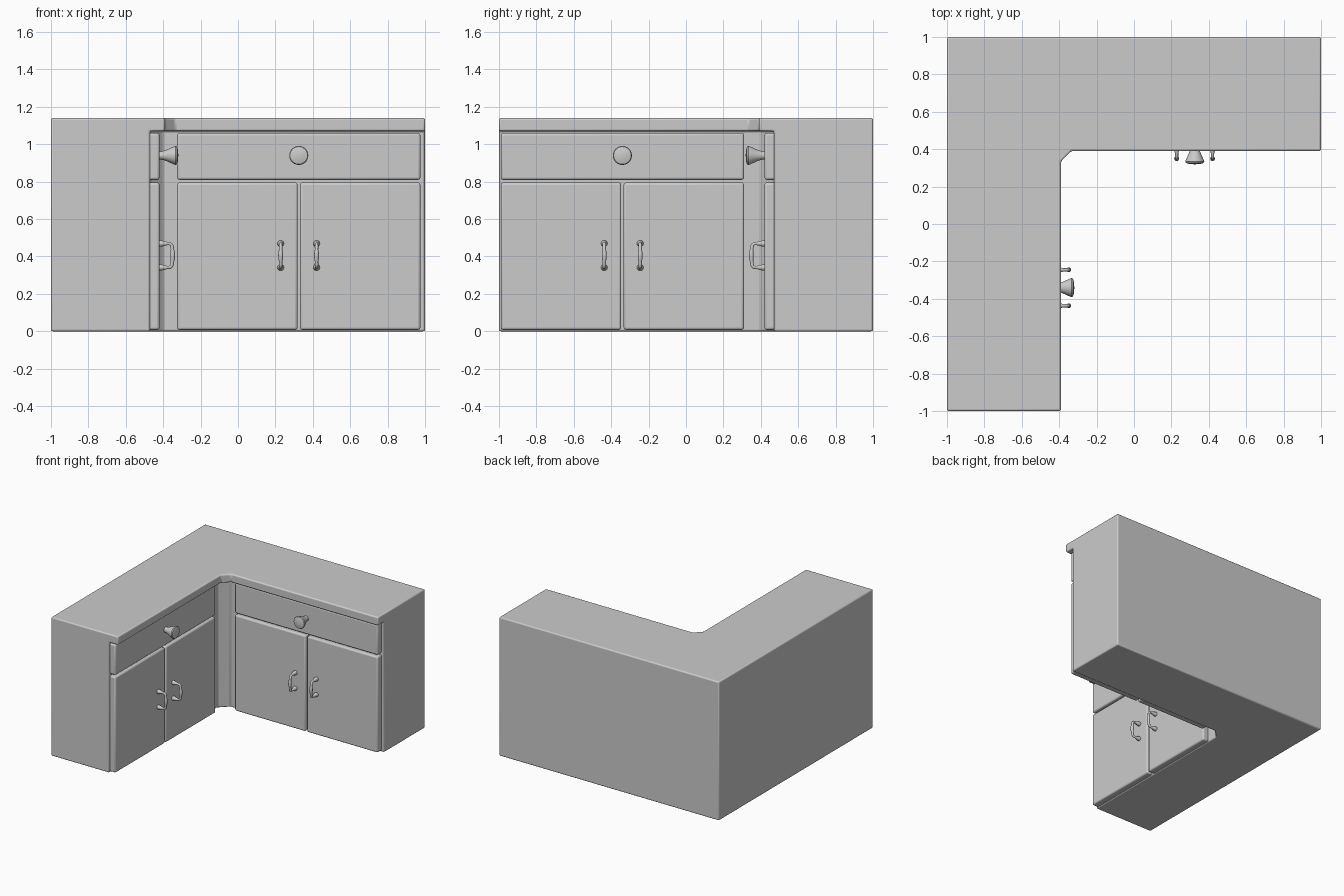
import bpy, bmesh, math
from mathutils import Matrix, Vector

if "Cube" in bpy.data.objects:
    bpy.data.objects.remove(bpy.data.objects["Cube"])


def finish(obj, bevel=0.0):
    bpy.ops.object.select_all(action='DESELECT')
    obj.select_set(True)
    bpy.context.view_layer.objects.active = obj
    if bevel:
        m = obj.modifiers.new("soft_edges", 'BEVEL')
        m.width, m.segments = bevel, 3
        m.limit_method, m.angle_limit = 'ANGLE', math.radians(30)
    bpy.ops.object.shade_smooth_by_angle(angle=math.radians(40))


def add(name, bm, matrix=Matrix(), bevel=0.0):
    bmesh.ops.recalc_face_normals(bm, faces=bm.faces)
    mesh = bpy.data.meshes.new(name)
    bm.to_mesh(mesh)
    bm.free()
    obj = bpy.data.objects.new(name, mesh)
    bpy.context.collection.objects.link(obj)
    obj.matrix_world = matrix
    finish(obj, bevel)
    return obj


# L-shaped carcass and overhanging countertop as one closed shell
def cabinet():
    bm = bmesh.new()
    back = [(1, 1), (-1, 1), (-1, -1)]
    inner = [(-.47, -1), (-.47, .40), (-.40, .47), (1, .47)]
    lip = [(-.39, -1), (-.39, .335), (-.335, .39), (1, .39)]
    zb, zt = 1.07, 1.14

    def ring(pts, z):
        return [bm.verts.new((x, y, z)) for x, y in pts]

    def walls(a, b):
        n = len(a)
        for i in range(n):
            j = (i + 1) % n
            bm.faces.new((a[i], a[j], b[j], b[i]))

    low = ring(back + inner, 0)
    mid = ring(back + inner, zb)
    edge_pts = back + inner[:1] + lip + inner[-1:]
    edge = mid[:4] + ring(lip, zb) + mid[-1:]
    top = ring(edge_pts, zt)
    bm.faces.new(low)
    walls(low, mid)
    bm.faces.new(mid[3:] + edge[4:8][::-1])
    walls(edge, top)
    bm.faces.new(top)
    bmesh.ops.recalc_face_normals(bm, faces=bm.faces)
    bmesh.ops.dissolve_limit(bm, angle_limit=0.01, verts=bm.verts, edges=bm.edges)
    add("cabinet_body_with_countertop", bm, bevel=0.01)


def panel(name, x0, x1, z0, z1, matrix):
    bm = bmesh.new()
    bmesh.ops.create_cube(bm, size=1)
    bmesh.ops.scale(bm, vec=(x1 - x0, 0.06, z1 - z0), verts=bm.verts)
    bmesh.ops.translate(bm, vec=((x0 + x1) / 2, -0.02, (z0 + z1) / 2), verts=bm.verts)
    add(name, bm, matrix, 0.012)


# Flared round knob, lathed about the outward axis
def knob(name, matrix):
    bm = bmesh.new()
    prof = [(.022, .04), (.022, .06), (.027, .08), (.04, .11), (.049, .13),
            (.051, .137), (.047, .144), (.03, .149), (0, .151)]
    vs = [bm.verts.new((r, -d, 0)) for r, d in prof]
    es = [bm.edges.new(p) for p in zip(vs, vs[1:])]
    bmesh.ops.spin(bm, geom=vs + es, cent=(0, 0, 0), axis=(0, 1, 0),
                   angle=2 * math.pi, steps=24)
    bmesh.ops.remove_doubles(bm, verts=bm.verts, dist=1e-4)
    add(name, bm, matrix @ Matrix.Translation((0, 0, .94)))


# Bow handle: thick feet at the door, slim corners, slightly swollen bar
def handle(name, x, matrix):
    half = [(.045, .064, .017), (.058, .064, .018), (.072, .064, .014),
            (.092, .064, .009), (.106, .063, .009), (.114, .058, .009),
            (.117, .048, .010), (.119, .033, .009), (.121, .018, .012)]
    pts = half + [(.121, 0, .013)] + [(d, -z, r) for d, z, r in reversed(half)]
    cu = bpy.data.curves.new(name, 'CURVE')
    cu.dimensions, cu.bevel_depth = '3D', 1.0
    cu.bevel_resolution, cu.use_fill_caps = 3, True
    sp = cu.splines.new('POLY')
    sp.points.add(len(pts) - 1)
    for p, (d, z, r) in zip(sp.points, pts):
        p.co, p.radius = (x, -d, .405 + z, 1), r
    obj = bpy.data.objects.new(name, cu)
    bpy.context.collection.objects.link(obj)
    obj.matrix_world = matrix
    bpy.ops.object.select_all(action='DESELECT')
    obj.select_set(True)
    bpy.context.view_layer.objects.active = obj
    bpy.ops.object.convert(target='MESH')
    finish(bpy.context.view_layer.objects.active)


cabinet()

# The same drawer-and-doors front on both arms of the L
fronts = {
    "back": Matrix.Translation((.325, .47, 0)),
    "left": Matrix.Translation((-.47, -.34, 0)) @ Matrix.Rotation(math.pi / 2, 4, 'Z'),
}
for arm, mat in fronts.items():
    panel(arm + "_drawer_front", -.65, .65, .81, 1.06, mat)
    panel(arm + "_door_a", -.65, -.007, .008, .795, mat)
    panel(arm + "_door_b", .007, .65, .008, .795, mat)
    knob(arm + "_drawer_knob", mat)
    handle(arm + "_door_handle_a", -.097, mat)
    handle(arm + "_door_handle_b", .095, mat)
